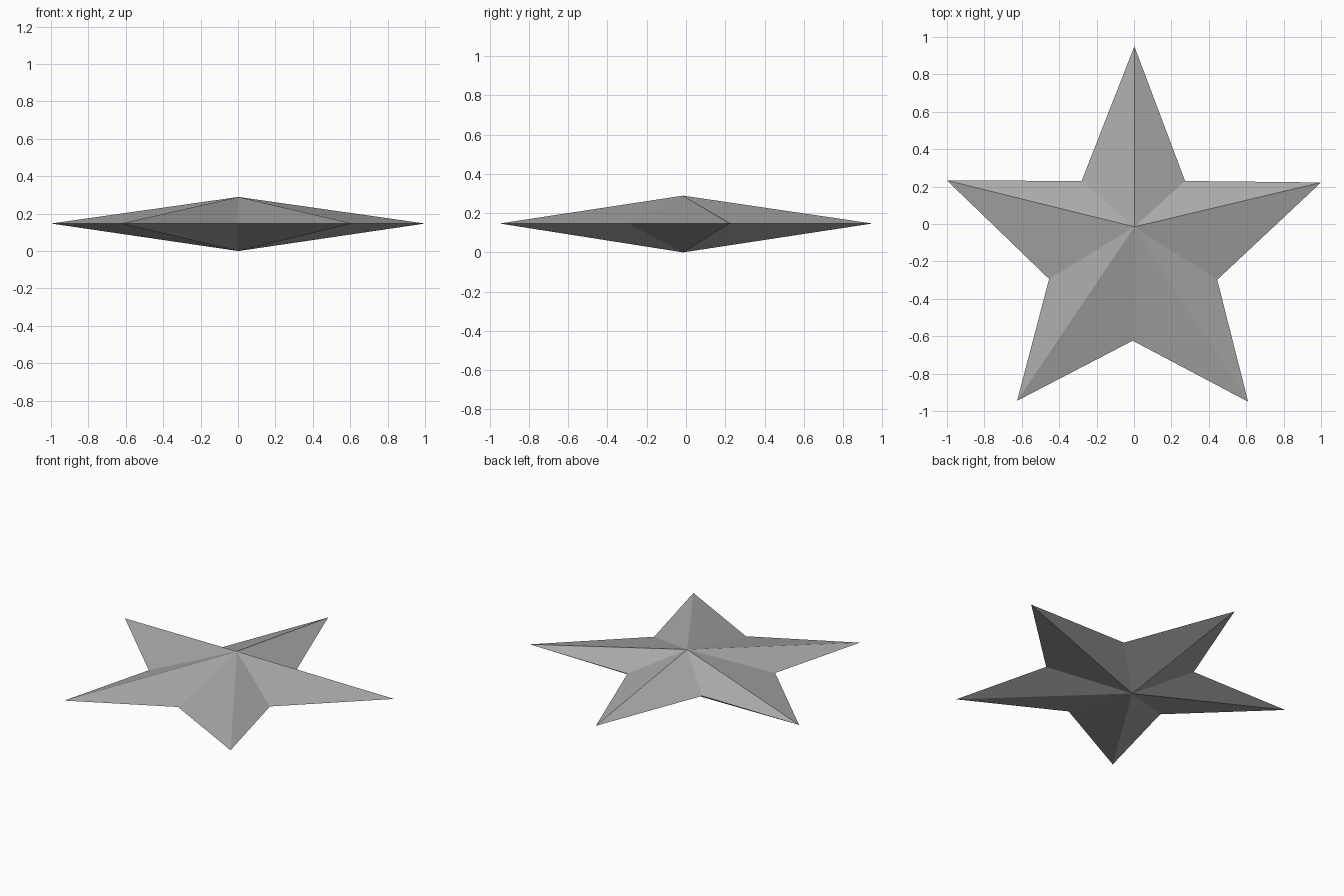
import bpy
import bmesh

if "Cube" in bpy.data.objects:
    bpy.data.objects.remove(bpy.data.objects["Cube"])

# star outline, clockwise from the top tip: tip, notch, tip, notch...
outline = [
    (0.002, 0.95), (0.273, 0.23), (1.0, 0.222), (0.445, -0.298), (0.61, -0.95),
    (-0.007, -0.624), (-0.625, -0.945), (-0.454, -0.294), (-1.0, 0.233), (-0.28, 0.23),
]
mid_z, top_z = 0.147, 0.289
centre_y = -0.015

bm = bmesh.new()
rim = [bm.verts.new((x, y, mid_z)) for x, y in outline]
top = bm.verts.new((0.002, centre_y, top_z))
bottom = bm.verts.new((0.002, centre_y, 0))

# flat facets fanning from the rim to the two peaks
for a, b in zip(rim, rim[1:] + rim[:1]):
    bm.faces.new((b, a, top))
    bm.faces.new((a, b, bottom))
bmesh.ops.recalc_face_normals(bm, faces=bm.faces[:])

mesh = bpy.data.meshes.new("star")
bm.to_mesh(mesh)
bm.free()
bpy.context.collection.objects.link(bpy.data.objects.new("star", mesh))

# darker grey surface
grey = bpy.data.materials.new("dark_grey")
grey.diffuse_color = (0.4, 0.4, 0.4, 1)
grey.use_nodes = True
grey.node_tree.nodes["Principled BSDF"].inputs["Base Color"].default_value = grey.diffuse_color
mesh.materials.append(grey)
